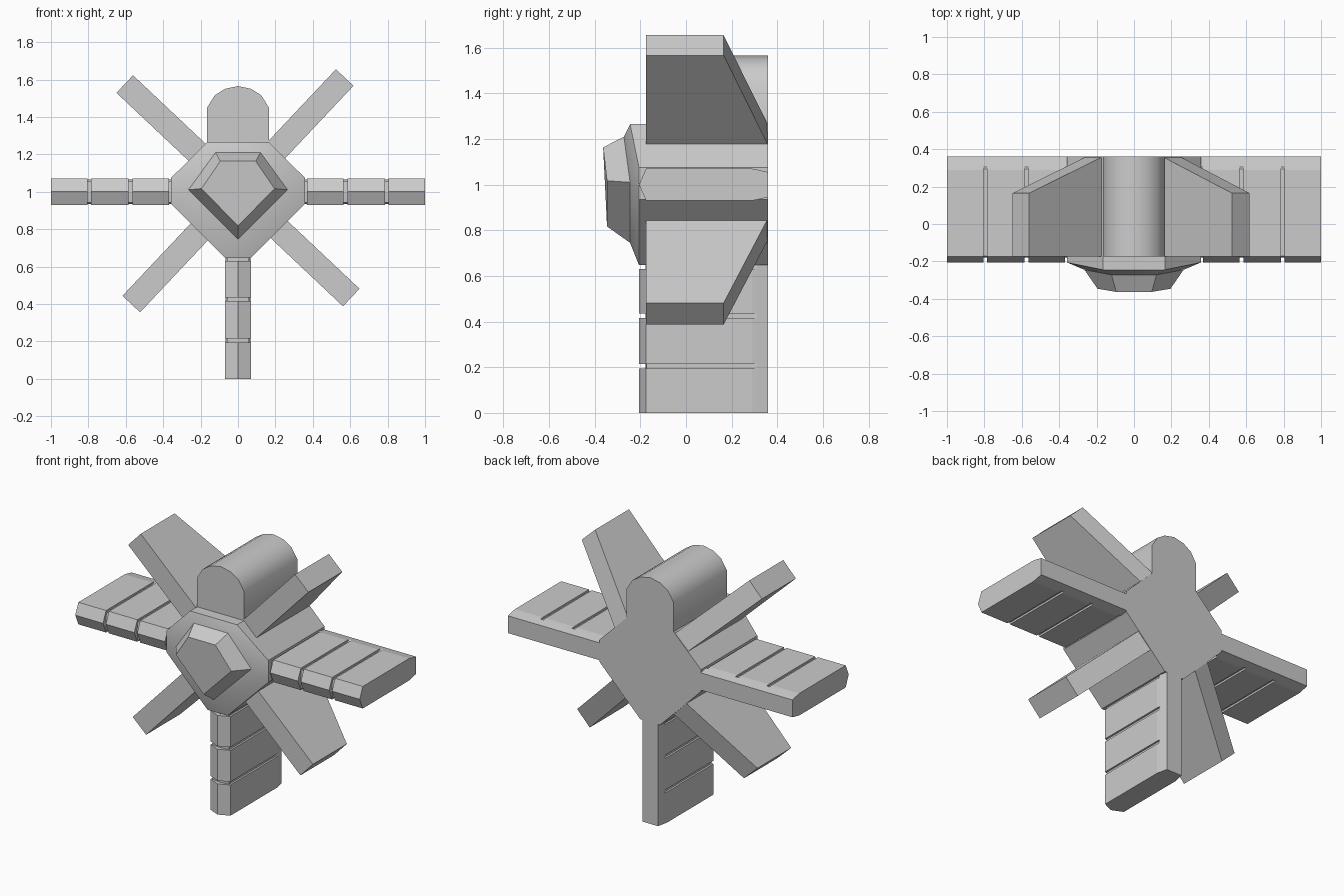
import bpy, bmesh
from math import sin, cos, radians

if "Cube" in bpy.data.objects:
    bpy.data.objects.remove(bpy.data.objects["Cube"])


def loft(name, rings, smooth=None):
    """Skin a list of equal-length closed rings and cap both ends."""
    bm = bmesh.new()
    vs = [[bm.verts.new(p) for p in r] for r in rings]
    n = len(rings[0])
    for a, b in zip(vs, vs[1:]):
        for i in range(n):
            j = (i + 1) % n
            bm.faces.new((a[i], a[j], b[j], b[i]))
    bm.faces.new(vs[0])
    bm.faces.new(vs[-1])
    bmesh.ops.remove_doubles(bm, verts=bm.verts, dist=1e-5)
    bmesh.ops.recalc_face_normals(bm, faces=bm.faces)
    me = bpy.data.meshes.new(name)
    bm.to_mesh(me)
    bm.free()
    ob = bpy.data.objects.new(name, me)
    bpy.context.collection.objects.link(ob)
    if smooth:
        bpy.context.view_layer.objects.active = ob
        ob.select_set(True)
        bpy.ops.object.shade_smooth_by_angle(angle=radians(smooth))
        ob.select_set(False)
    return ob


def radial(angle, u, t, y, cz):
    """Point at distance u along a spoke, offset t across it."""
    c, s = cos(radians(angle)), sin(radians(angle))
    return (u * c - t * s, y, cz + u * s + t * c)


def mirrored(half):
    """Half outline (x, y, z) from top to bottom, closed with its mirror."""
    return half + [(-x, y, z) for x, y, z in reversed(half)]


# Central hub: faceted body with a sloping front
outline = [(.165, 1.265), (.357, 1.075), (.357, .935), (.07, .647)]
back = mirrored([(x, .36, z) for x, z in outline])
front = mirrored([(x, y, z) for (x, z), y in zip(outline, (-.245, -.206, -.206, -.206))])
gem_base = mirrored([(.12, -.272, 1.21), (.265, -.245, 1.01), (.265, -.245, 1.01), (0, -.245, .745)])
loft("hub", [back, front, gem_base], 35)

# Raised five-sided gem on the hub
base = mirrored([(.12, -.262, 1.21), (.265, -.235, 1.01), (0, -.235, .745)])
rim = mirrored([(.12, -.272, 1.21), (.265, -.245, 1.01), (0, -.245, .745)])
face = mirrored([(.095, -.363, 1.163), (.195, -.346, 1.017), (0, -.346, .817)])
loft("gem", [base, rim, face])

# Rounded-top block above the hub
arch = mirrored([(0, 1.565, 0), (.07, 1.55, 0), (.125, 1.515, 0), (.165, 1.45, 0), (.165, 1.2, 0)])
loft("top_block", [[(x, y, z) for x, z, _ in arch] for y in (-.175, .36)], 35)

# Grooved arms: ridged front edge, tapered back, three segments each
full = [(-.206, 0), (-.175, .07), (.29, .07), (.31, .066), (.36, .055)]
groove = [(-.178, 0), (-.172, .058), (.29, .058), (.31, .066), (.36, .055)]


def section(half):
    return half + [(y, -t) for y, t in reversed(half[1:])]


stations = [(.30, groove), (.37, groove), (.37, full)]
for g in (.565, .785):
    stations += [(g, full), (g, groove), (g + .02, groove), (g + .02, full)]
stations.append((1.0, full))
for name, ang in (("right_arm", 0), ("left_arm", 180), ("lower_leg", 270)):
    loft(name, [[radial(ang, u, t, y, 1.0) for y, t in section(p)] for u, p in stations])

# Four diagonal fins with sloping back edges
fin = [(.2, -.175), (.832, -.175), (.832, .165), (.29, .36), (.2, .36)]
for i in range(4):
    loft(f"diagonal_fin_{i + 1}",
         [[radial(46.7 + 90 * i, r, t, y, 1.005) for r, y in fin] for t in (-.0645, .0645)])
